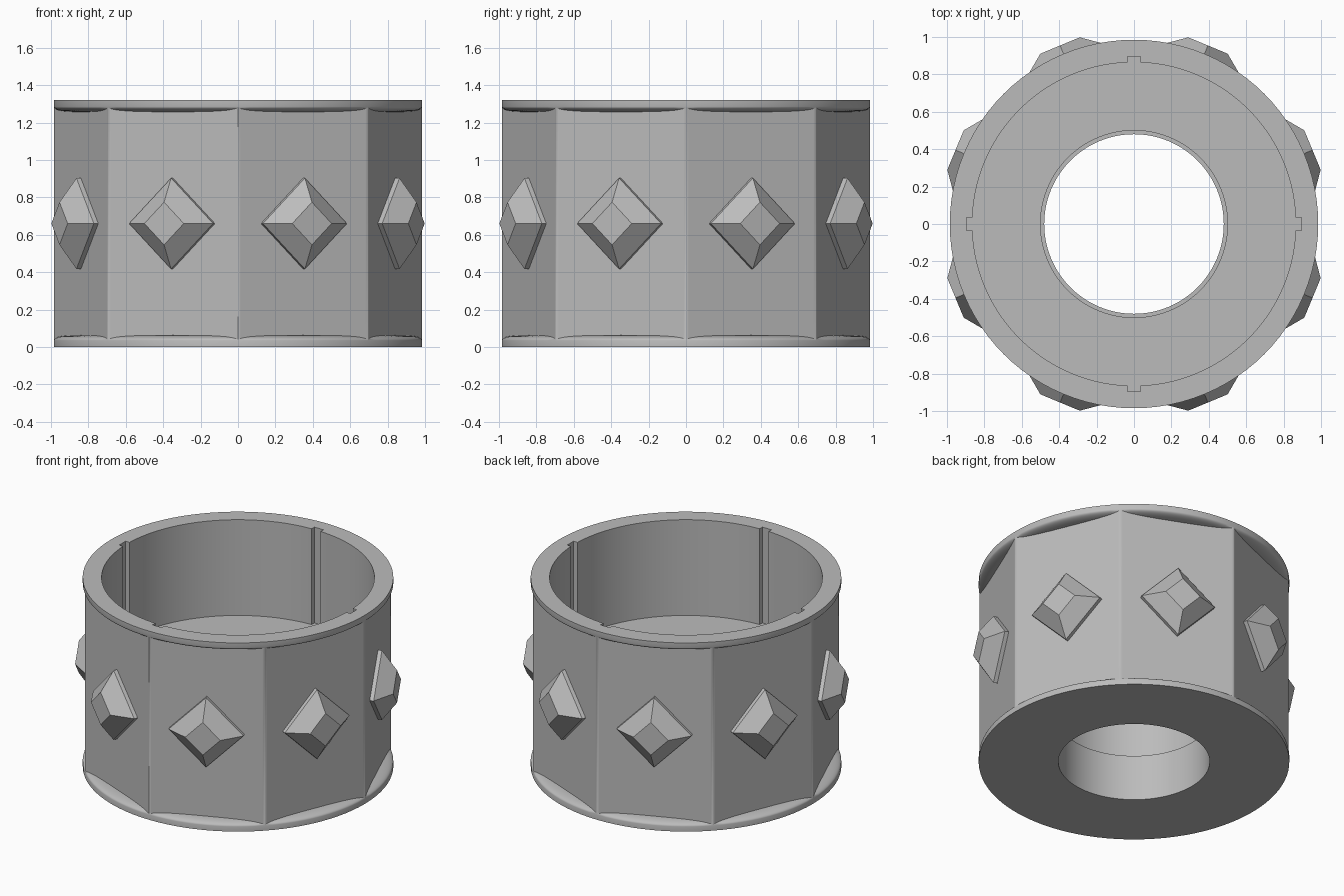
import bpy, bmesh
from math import pi, sin, cos
from mathutils import Matrix

if "Cube" in bpy.data.objects:
    bpy.data.objects.remove(bpy.data.objects["Cube"], do_unlink=True)

RIM, APOTHEM, HEIGHT = 0.985, 0.91, 1.32
FLOOR, STEP = 0.65, 0.32
SEGMENTS = 96

grey = bpy.data.materials.new("plain grey")
grey.use_nodes = True
COLOUR = (0.5, 0.5, 0.5, 1)
grey.diffuse_color = COLOUR
grey.node_tree.nodes["Principled BSDF"].inputs["Base Color"].default_value = COLOUR


def make_object(name, bm):
    bmesh.ops.recalc_face_normals(bm, faces=bm.faces)
    mesh = bpy.data.meshes.new(name)
    bm.to_mesh(mesh)
    bm.free()
    mesh.materials.append(grey)
    obj = bpy.data.objects.new(name, mesh)
    bpy.context.collection.objects.link(obj)
    return obj


def stack(name, profile, sides=SEGMENTS):
    """Solid made of capped rings, one for each (radius, z)."""
    bm = bmesh.new()
    rings = []
    for r, z in profile:
        angles = [2 * pi * i / sides for i in range(sides)]
        rings.append([bm.verts.new((r * cos(a), r * sin(a), z)) for a in angles])
    for low, high in zip(rings, rings[1:]):
        for i in range(sides):
            j = (i + 1) % sides
            bm.faces.new((low[i], low[j], high[j], high[i]))
    bm.faces.new(rings[0][::-1])
    bm.faces.new(rings[-1])
    return make_object(name, bm)


def combine(target, tool, operation):
    mod = target.modifiers.new(operation, "BOOLEAN")
    mod.operation, mod.object, mod.solver = operation, tool, "EXACT"
    bpy.context.view_layer.objects.active = target
    bpy.ops.object.modifier_apply(modifier=mod.name)
    bpy.data.objects.remove(tool, do_unlink=True)


# Octagonal body, joined to round rims with rounded inner edges
body = stack("octagonal_body", [(RIM - 0.001, 0.02), (RIM - 0.001, HEIGHT - 0.02)], 8)
curve = [(APOTHEM - 0.01 + 0.085 * cos(t * pi / 16), 0.035 + 0.028 * sin(t * pi / 16))
         for t in range(9)]
lower = [(RIM, 0)] + curve
upper = [(r, HEIGHT - z) for r, z in reversed(lower)]
combine(body, stack("lower_rim", lower), "UNION")
combine(body, stack("upper_rim", upper), "UNION")

# Cup and stepped through-hole
hollow = [(0.48, -0.1), (0.48, STEP), (0.50, STEP), (0.50, FLOOR),
          (0.865, FLOOR), (0.865, HEIGHT + 0.1)]
combine(body, stack("hollow_cutter", hollow), "DIFFERENCE")

# Four upright grooves in the inner wall
for k in range(4):
    bm = bmesh.new()
    bmesh.ops.create_cube(bm, size=1)
    place = (Matrix.Rotation(k * pi / 2, 4, "Z")
             @ Matrix.Translation((0.85, 0, (FLOOR + HEIGHT + 0.1) / 2))
             @ Matrix.Diagonal((0.09, 0.07, HEIGHT + 0.1 - FLOOR, 1)))
    bm.transform(place)
    combine(body, make_object("groove_cutter", bm), "DIFFERENCE")

bpy.ops.object.select_all(action="DESELECT")
body.select_set(True)
bpy.context.view_layer.objects.active = body
bpy.ops.object.shade_smooth_by_angle(angle=pi / 6)

# One flat-topped diamond stud on each side
for k in range(8):
    stud = stack(f"diamond_stud_{k + 1}",
                 [(0.243, -0.02), (0.243, 0.025), (0.114, 0.123)], 4)
    stud.data.transform(Matrix.Rotation((k + 0.5) * pi / 4, 4, "Z")
                        @ Matrix.Translation((APOTHEM, 0, HEIGHT / 2))
                        @ Matrix.Rotation(pi / 2, 4, "Y"))
